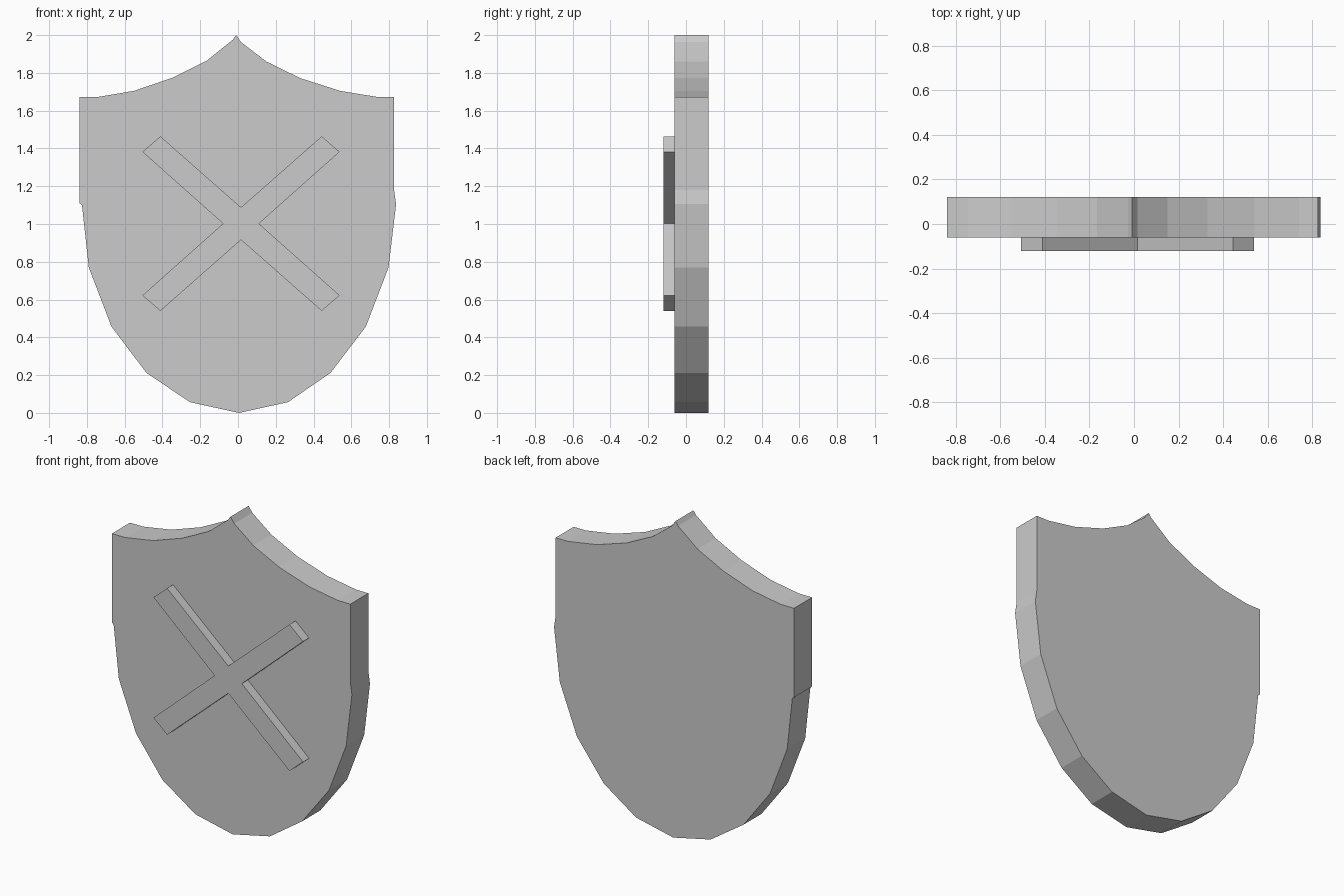
import bpy
import bmesh

if "Cube" in bpy.data.objects:
    bpy.data.objects.remove(bpy.data.objects["Cube"])


def slab(name, outline, y_front, y_back):
    """Extrude a front-view (x, z) outline from y_front to y_back."""
    bm = bmesh.new()
    face = bm.faces.new([bm.verts.new((x, y_front, z)) for x, z in outline])
    ext = bmesh.ops.extrude_face_region(bm, geom=[face], use_keep_orig=True)
    moved = [g for g in ext["geom"] if isinstance(g, bmesh.types.BMVert)]
    bmesh.ops.translate(bm, verts=moved, vec=(0, y_back - y_front, 0))
    bmesh.ops.recalc_face_normals(bm, faces=bm.faces)
    mesh = bpy.data.meshes.new(name)
    bm.to_mesh(mesh)
    bm.free()
    obj = bpy.data.objects.new(name, mesh)
    bpy.context.collection.objects.link(obj)
    return obj


# Shield plate: slightly uneven left and right halves, from the tip downward
left_side = [(-0.01, 2.0), (-0.028, 1.975), (-0.165, 1.865), (-0.345, 1.775),
             (-0.55, 1.705), (-0.745, 1.672), (-0.838, 1.672), (-0.838, 1.11),
             (-0.826, 1.10), (-0.79, 0.77), (-0.67, 0.457), (-0.485, 0.212),
             (-0.255, 0.057), (0.005, 0.0)]
right_side = [(0.265, 0.057), (0.49, 0.212), (0.677, 0.457), (0.797, 0.77),
              (0.837, 1.105), (0.826, 1.18), (0.826, 1.672), (0.74, 1.672),
              (0.54, 1.705), (0.33, 1.772), (0.15, 1.86), (0.016, 1.963)]
slab("shield_plate", left_side + right_side, -0.06, 0.12)

# Raised diagonal cross: one quadrant repeated by sign flips
cx, cz = 0.016, 1.002
quadrant = [(0.095, 0.0), (0.522, 0.38), (0.427, 0.462)]
top_half = quadrant + [(0.0, 0.086)] + [(-x, z) for x, z in reversed(quadrant)]
cross = top_half + [(-x, -z) for x, z in top_half[1:-1]]
slab("raised_cross", [(cx + x, cz + z) for x, z in cross], -0.12, -0.06)
